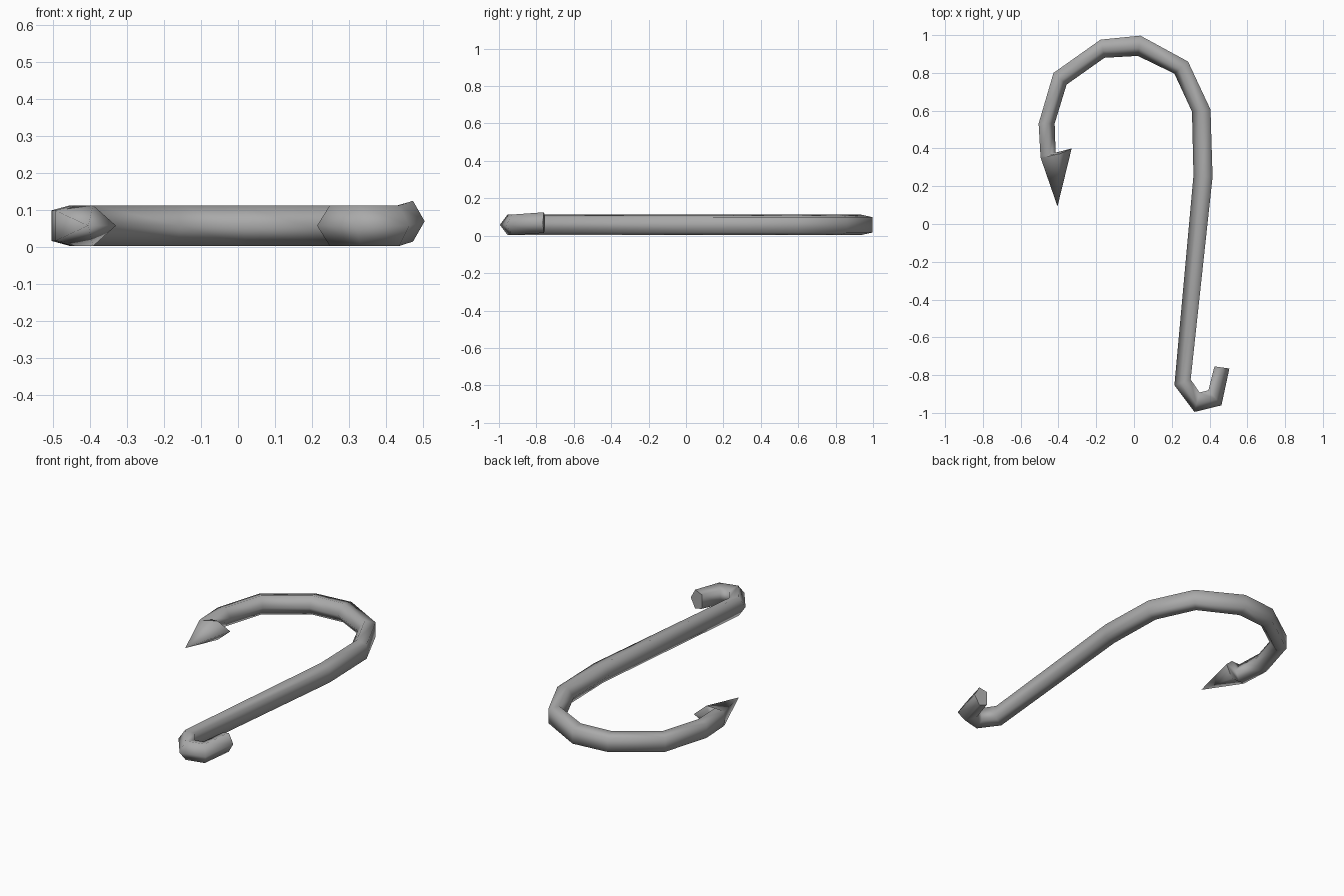
import bpy
import bmesh

cube = bpy.data.objects.get("Cube")
if cube:
    bpy.data.objects.remove(cube)

metal = bpy.data.materials.new("grey_metal")
metal.use_nodes = True
colour = (0.4, 0.4, 0.4, 1)
metal.diffuse_color = colour
metal.node_tree.nodes["Principled BSDF"].inputs["Base Color"].default_value = colour

RADIUS = 0.058
# Five-sided section: (share of the way from ridge to flat side, height factor)
SECTION = [(0, 0), (0.4, 0.95), (1, 0.71), (1, -0.71), (0.4, -0.95)]

# Bends of the wire, from eye to barb: ridge x, y and flat side x, y
BENDS = [
    (0.505, -0.765, 0.426, -0.754),
    (0.463, -0.96, 0.394, -0.88),
    (0.32, -0.995, 0.347, -0.892),
    (0.214, -0.854, 0.30, -0.823),
    (0.315, 0.257, 0.416, 0.25),
    (0.307, 0.595, 0.405, 0.606),
    (0.214, 0.796, 0.286, 0.86),
    (0.02, 0.89, 0.034, 0.997),
    (-0.156, 0.88, -0.177, 0.976),
    (-0.357, 0.738, -0.426, 0.80),
    (-0.42, 0.532, -0.505, 0.532),
    (-0.415, 0.378, -0.495, 0.357),
]


def add_ring(bm, lx, ly, rx, ry, lift=0):
    return [bm.verts.new((lx + (rx - lx) * u, ly + (ry - ly) * u,
                          RADIUS * (1 + h) + lift)) for u, h in SECTION]


def bridge(bm, a, b):
    for i in range(len(a)):
        j = (i + 1) % len(a)
        bm.faces.new((a[i], a[j], b[j], b[i]))


bm = bmesh.new()

# Bent wire, its eye end lifted slightly
rings = [add_ring(bm, *bend, lift=0.012 if i == 0 else 0)
         for i, bend in enumerate(BENDS)]
for a, b in zip(rings, rings[1:]):
    bridge(bm, a, b)
cap = bm.faces.new(rings[0])

# Barbed head flares towards the inside, then narrows to a point
barb = add_ring(bm, -0.33, 0.40, -0.494, 0.35)
for v in (barb[1], barb[4]):
    v.co.x, v.co.y = -0.392, 0.372
bridge(bm, rings[-1], barb)
tip = bm.verts.new((-0.405, 0.093, RADIUS))
for i in range(5):
    bm.faces.new((barb[i], barb[(i + 1) % 5], tip))

bmesh.ops.recalc_face_normals(bm, faces=bm.faces)
for face in bm.faces:
    face.smooth = face != cap
# Crisp rim behind the barb
for i in (0, 1, 4):
    for v in (barb[(i + 1) % 5],):
        edge = bm.edges.get((barb[i], v))
        if edge:
            edge.smooth = False

mesh = bpy.data.meshes.new("hook")
bm.to_mesh(mesh)
bm.free()
mesh.materials.append(metal)
hook = bpy.data.objects.new("hook", mesh)
bpy.context.collection.objects.link(hook)
